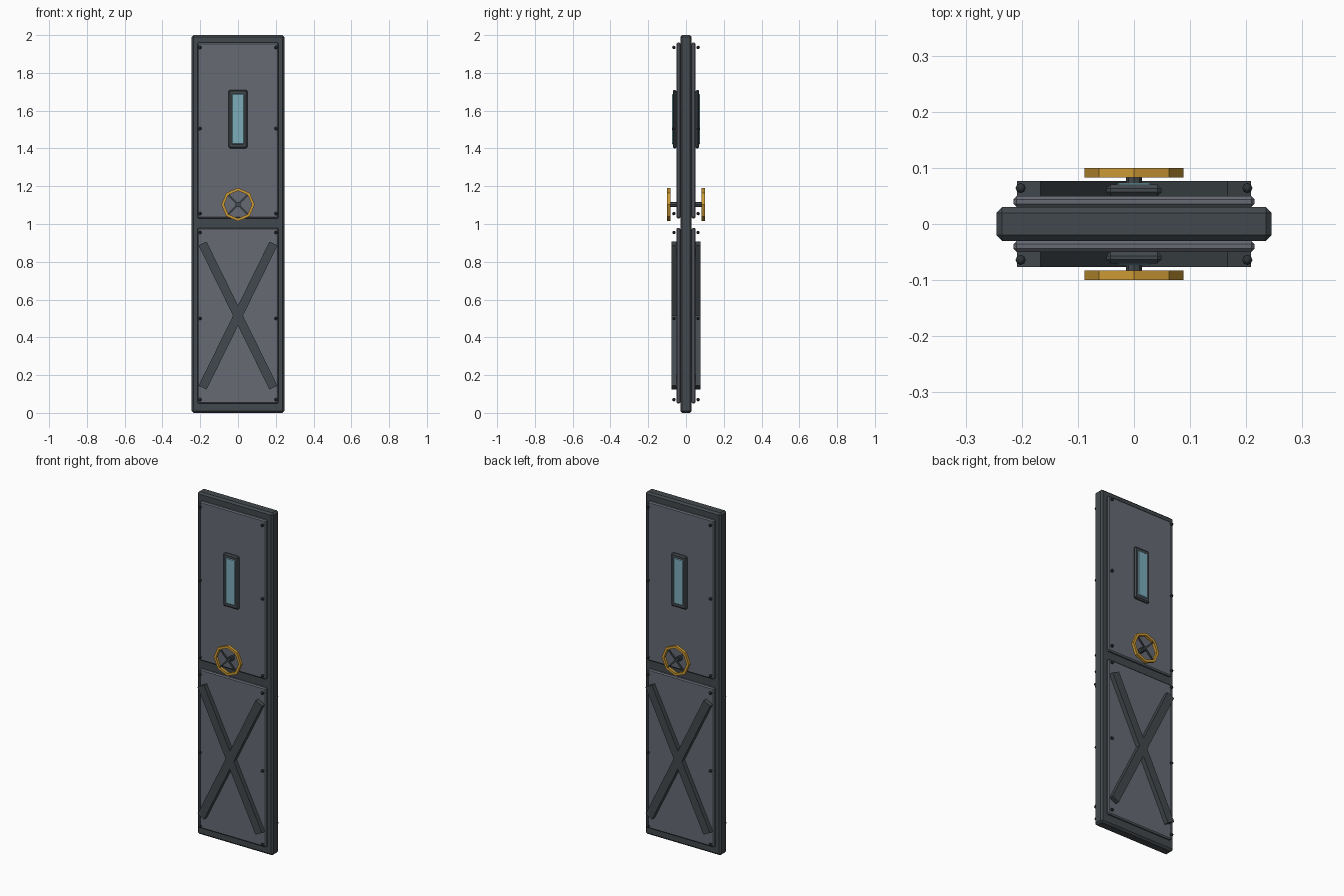
import bpy, math
from mathutils import Matrix

cube = bpy.data.objects.get("Cube")
if cube:
    bpy.data.objects.remove(cube, do_unlink=True)


def material(name, rgb):
    m = bpy.data.materials.new(name)
    m.use_nodes = True
    m.diffuse_color = (*rgb, 1)
    m.node_tree.nodes["Principled BSDF"].inputs["Base Color"].default_value = (*rgb, 1)
    return m


DARK = material("dark steel", (0.055, 0.066, 0.074))
PANEL = material("grey panel", (0.135, 0.143, 0.175))
BOLT = material("black bolt", (0.03, 0.034, 0.038))
GOLD = material("yellow paint", (0.6, 0.32, 0.035))
GLASS = material("blue glass", (0.2, 0.42, 0.5))


def finish(name, mat, bevel=0):
    ob = bpy.context.object
    ob.name = name
    ob.data.materials.append(mat)
    if bevel:
        mod = ob.modifiers.new("chamfer", "BEVEL")
        mod.width = bevel
        mod.segments = 1
    return ob


def box(name, mat, centre, size, bevel=0, turn=0):
    bpy.ops.mesh.primitive_cube_add(size=1, location=centre)
    ob = bpy.context.object
    ob.data.transform(Matrix.Diagonal((*size, 1)))
    ob.rotation_euler.y = turn
    return finish(name, mat, bevel)


def rod(name, mat, centre, radius, depth, sides):
    bpy.ops.mesh.primitive_cylinder_add(vertices=sides, radius=radius, depth=depth,
                                        location=centre, rotation=(math.pi / 2, 0, 0))
    return finish(name, mat)


def ring(name, mat, centre, outer, inner, depth, sides):
    # Flat-sided rim with a rectangular section
    verts, faces = [], []
    for i in range(sides):
        a = math.tau * i / sides
        for r, y in ((outer, -depth / 2), (outer, depth / 2), (inner, depth / 2), (inner, -depth / 2)):
            verts.append((r * math.cos(a), y, r * math.sin(a)))
        j = (i + 1) % sides
        for k in range(4):
            n = (k + 1) % 4
            faces.append((4 * i + k, 4 * i + n, 4 * j + n, 4 * j + k))
    mesh = bpy.data.meshes.new(name)
    mesh.from_pydata(verts, [], faces)
    ob = bpy.data.objects.new(name, mesh)
    ob.location = centre
    bpy.context.collection.objects.link(ob)
    mesh.materials.append(mat)


# Door slab
box("door_slab", DARK, (0, 0, 1), (0.49, 0.06, 2), 0.01)

WHEEL_Z = 1.103
for side, tag in ((-1, "front"), (1, "back")):
    # Raised panels
    for part, z in (("upper", 1.495), ("lower", 0.515)):
        box(f"{tag}_{part}_panel", PANEL, (0, side * 0.04, z), (0.43, 0.02, 0.93), 0.006)

    # Crossed braces
    for lean in (-1, 1):
        box(f"{tag}_brace", DARK, (0, side * 0.0615, 0.515),
            (0.047, 0.03, 0.85), 0, lean * math.radians(26.2))

    # Bolts down both edges
    for z in (0.07, 0.5, 0.955, 1.055, 1.505, 1.935):
        for x in (-0.202, 0.202):
            bpy.ops.mesh.primitive_uv_sphere_add(segments=8, ring_count=6, radius=0.009,
                                                 location=(x, side * 0.064, z))
            finish(f"{tag}_bolt", BOLT)

    # Window
    box(f"{tag}_window_frame", DARK, (0, side * 0.06, 1.555), (0.098, 0.02, 0.31), 0.007)
    box(f"{tag}_window_glass", GLASS, (0, side * 0.066, 1.555), (0.062, 0.014, 0.266), 0.003)

    # Hand wheel
    rod(f"{tag}_wheel_shaft", DARK, (0, side * 0.069, WHEEL_Z), 0.014, 0.04, 8)
    ring(f"{tag}_wheel_rim", GOLD, (0, side * 0.091, WHEEL_Z), 0.088, 0.073, 0.017, 8)
    for lean in (-1, 1):
        box(f"{tag}_wheel_spoke", DARK, (0, side * 0.09, WHEEL_Z),
            (0.008, 0.008, 0.145), 0, lean * math.pi / 4)
